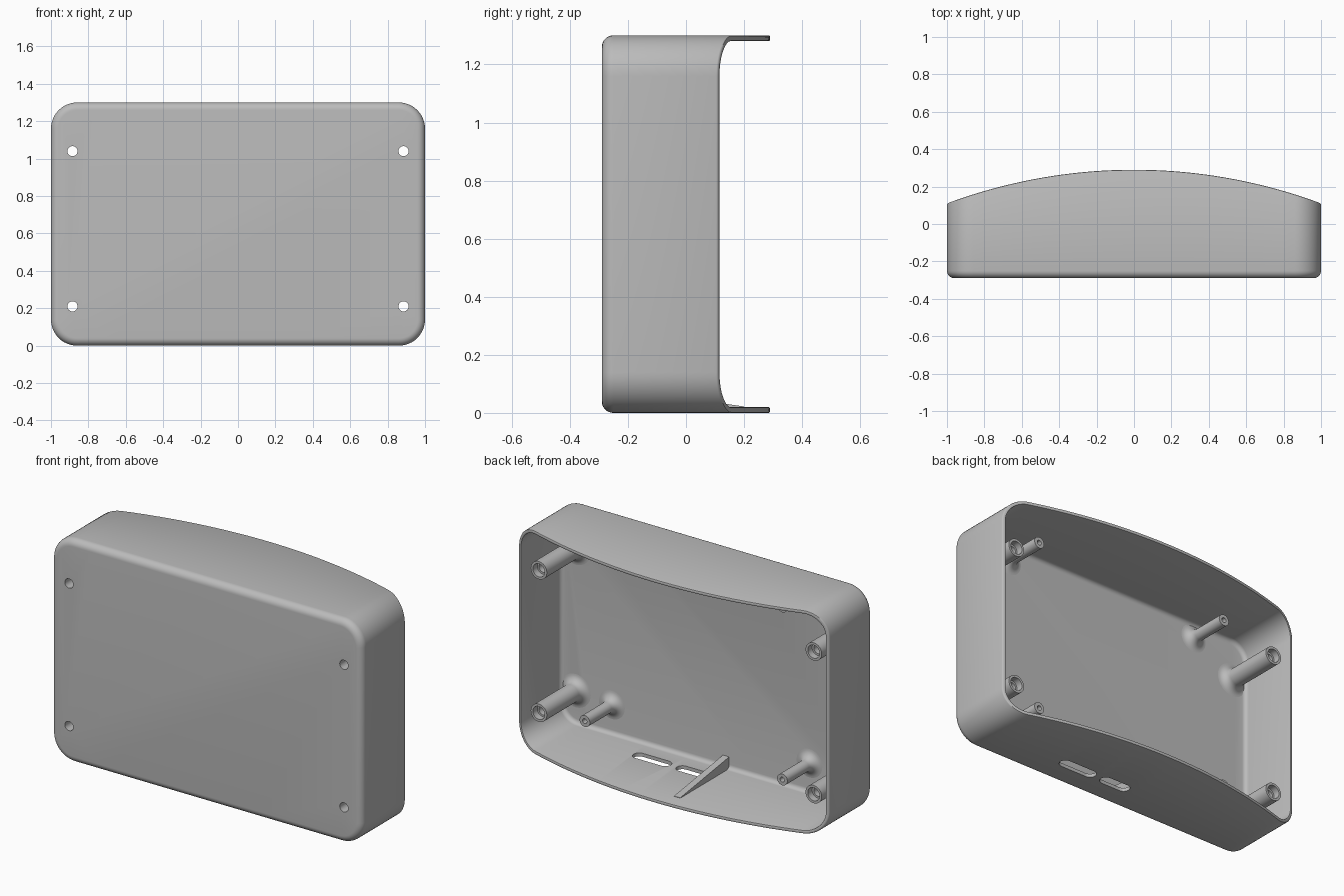
import bpy, bmesh, math
from mathutils import Matrix, Vector

if "Cube" in bpy.data.objects:
    bpy.data.objects.remove(bpy.data.objects["Cube"])

grey = bpy.data.materials.new("plain grey")
grey.use_nodes = True
COLOUR = (0.5, 0.5, 0.5, 1)
grey.diffuse_color = COLOUR
grey.node_tree.nodes["Principled BSDF"].inputs["Base Color"].default_value = COLOUR

HEIGHT, RADIUS, WALL = 1.3, 0.14, 0.02
FRONT, FLOOR, SIDE_Y, BACK = -0.29, -0.25, 0.11, 0.29


def make_object(name, bm, smooth=True):
    bmesh.ops.recalc_face_normals(bm, faces=bm.faces)
    mesh = bpy.data.meshes.new(name)
    bm.to_mesh(mesh)
    bm.free()
    mesh.materials.append(grey)
    obj = bpy.data.objects.new(name, mesh)
    bpy.context.collection.objects.link(obj)
    if smooth:
        smooth_object(obj)
    return obj


def smooth_object(obj):
    bpy.ops.object.select_all(action="DESELECT")
    obj.select_set(True)
    bpy.context.view_layer.objects.active = obj
    bpy.ops.object.shade_smooth_by_angle(angle=math.radians(35))


def rim_y(x):
    """Bowed back edge: a circular arc, deepest in the middle."""
    sag = BACK - SIDE_Y
    arc = (1 + sag * sag) / (2 * sag)
    return BACK - arc + math.sqrt(arc * arc - x * x)


def outline(inset, steps=12, side_steps=32):
    """Rounded rectangle in x and z, with its long sides subdivided."""
    r = RADIUS - inset
    cx, cz = 1 - RADIUS, HEIGHT / 2 - RADIUS
    pts = []
    for k, (sx, sz) in enumerate([(1, 1), (-1, 1), (-1, -1), (1, -1)]):
        for i in range(steps + 1):
            a = math.pi / 2 * (k + i / steps)
            pts.append((sx * cx + r * math.cos(a), HEIGHT / 2 + sz * cz + r * math.sin(a)))
        if k % 2 == 0:
            x, z = pts[-1]
            for i in range(1, side_steps):
                pts.append((x * (1 - 2 * i / side_steps), z))
    return pts


def bridge(bm, rings):
    for a, b in zip(rings, rings[1:]):
        n = len(a)
        for i in range(n):
            bm.faces.new((a[i], a[(i + 1) % n], b[(i + 1) % n], b[i]))


# Case shell: rounded front, bowed rim, hollow inside
def build_shell():
    bm = bmesh.new()

    def ring(inset, depth, from_rim=False):
        return [bm.verts.new((x, rim_y(x) - depth if from_rim else depth, z))
                for x, z in outline(inset)]

    rings = []
    fillet, soft, cove = 0.04, 0.006, 0.025
    for i in range(9):
        a = math.pi / 2 * i / 8
        rings.append(ring(fillet * (1 - math.sin(a)), FRONT + fillet * (1 - math.cos(a))))
    rings += [ring(0, soft, True), ring(soft * 0.3, soft * 0.3, True), ring(soft, 0, True),
              ring(WALL - soft, 0, True), ring(WALL - soft * 0.3, soft * 0.3, True),
              ring(WALL, soft, True)]
    for i in range(6):
        a = math.pi / 2 * i / 5
        rings.append(ring(WALL + cove * (1 - math.cos(a)), FLOOR + cove * (1 - math.sin(a))))
    bridge(bm, rings)
    bm.faces.new(rings[0])
    bm.faces.new(rings[-1])
    return make_object("case_shell", bm, smooth=False)


def lathe(name, profile, x, z, segments=32):
    """Spin a (radius, y) profile about a front-to-back axis."""
    bm = bmesh.new()
    rings = []
    for r, y in profile:
        rings.append([bm.verts.new((x + r * math.cos(t), y, z + r * math.sin(t)))
                      for t in (2 * math.pi * i / segments for i in range(segments))])
    bridge(bm, rings)
    return bm, rings


def flared_profile(radius, flare, tip):
    """Post wall with a concave fillet where it meets the floor."""
    pts = []
    for i in range(9):
        a = math.pi / 2 * i / 8
        pts.append((radius + flare * (1 - math.sin(a)), FLOOR + flare * (1 - math.cos(a))))
    return pts + [(radius, tip)]


shell = build_shell()

# Cutter for the four screw holes and the two cable slots
SCREWS = [(x, z) for x in (-0.885, 0.885) for z in (0.21, 1.04)]
cut = bmesh.new()


def add_prism(points, direction):
    verts = [cut.verts.new(p) for p in points]
    face = cut.faces.new(verts)
    new = bmesh.ops.extrude_face_region(cut, geom=[face])["geom"]
    bmesh.ops.translate(cut, vec=direction, verts=[v for v in new if isinstance(v, bmesh.types.BMVert)])


for x, z in SCREWS:
    add_prism([(x + 0.027 * math.cos(t), FRONT - 0.05, z + 0.027 * math.sin(t))
               for t in (2 * math.pi * i / 32 for i in range(32))], Vector((0, 0.15, 0)))
for x, half in ((0.295, 0.084), (0.04, 0.06)):
    pts = []
    for i in range(26):
        side = 1 if i < 13 else -1
        t = math.pi * ((i % 13) / 12 - 0.5) + (0 if side > 0 else math.pi)
        pts.append((x + side * half + 0.035 * math.cos(t), -0.11 + 0.035 * math.sin(t), -0.05))
    add_prism(pts, Vector((0, 0, 0.12)))
cutter = make_object("opening_cutter", cut, smooth=False)
cutter.hide_render = True

mod = shell.modifiers.new("openings", "BOOLEAN")
mod.operation, mod.solver, mod.object = "DIFFERENCE", "EXACT", cutter
bpy.context.view_layer.objects.active = shell
bpy.ops.object.modifier_apply(modifier=mod.name)
bpy.data.objects.remove(cutter)
smooth_object(shell)

# Screw posts: counterbored at the tip, open right through
for n, (x, z) in enumerate(SCREWS):
    tip = 0.09
    profile = flared_profile(0.052, 0.045, tip) + [
        (0.038, tip), (0.038, tip - 0.04), (0.027, tip - 0.04), (0.027, FLOOR)]
    bm, rings = lathe("screw_post", profile, x, z)
    make_object(f"screw_post_{n + 1}", bm)

# Board posts: thinner, with a blind pilot hole
BOARD = [(x, z) for x in (-0.62, 0.652) for z in (0.19, 1.197)]
for n, (x, z) in enumerate(BOARD):
    profile = flared_profile(0.033, 0.05, 0) + [(0.014, 0), (0.014, -0.15)]
    bm, rings = lathe("board_post", profile, x, z)
    bm.faces.new(rings[-1])
    make_object(f"board_post_{n + 1}", bm)

# Sloping rib on the bottom wall beside the slots
bm = bmesh.new()
ends = []
for x in (-0.103, -0.063):
    ends.append([bm.verts.new((x, y, z)) for y, z in
                 ((FLOOR - 0.01, 0.01), (0.2, 0.01), (0.2, 0.022), (FLOOR - 0.01, 0.09))])
bridge(bm, ends)
for end in ends:
    bm.faces.new(end)
make_object("sloping_rib", bm)
